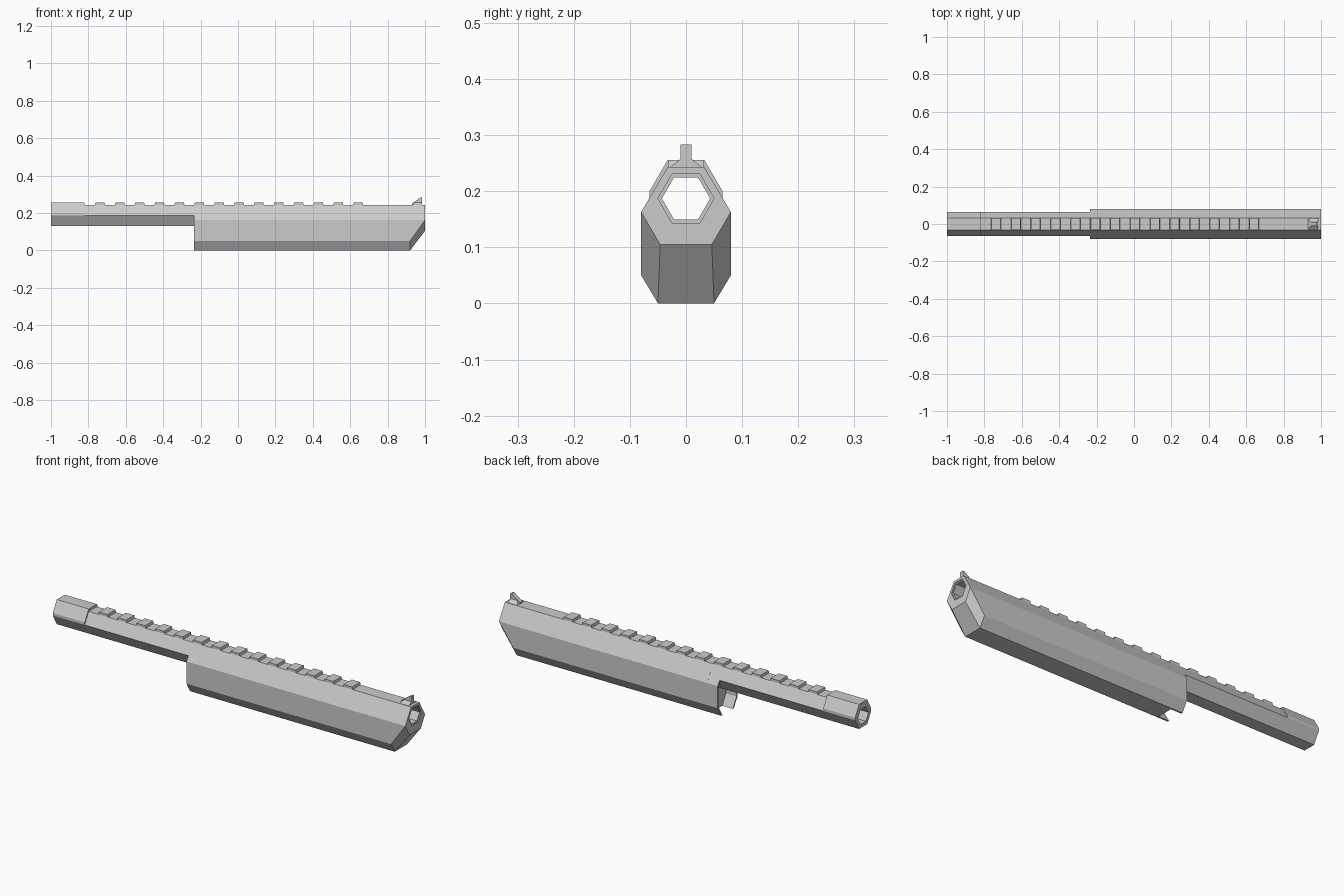
import bpy, bmesh
from math import cos, sin, pi

if "Cube" in bpy.data.objects:
    bpy.data.objects.remove(bpy.data.objects["Cube"])

AXIS_Z = 0.187          # height of the bore axis


def make(name, bm):
    bmesh.ops.recalc_face_normals(bm, faces=bm.faces)
    me = bpy.data.meshes.new(name)
    bm.to_mesh(me)
    bm.free()
    ob = bpy.data.objects.new(name, me)
    bpy.context.collection.objects.link(ob)
    return ob


def hexagon(r):
    return [(r * cos(i * pi / 3), AXIS_Z + r * sin(i * pi / 3)) for i in range(6)]


def prism(name, profile, x0, x1):
    """Extrude a (y, z) profile along x."""
    bm = bmesh.new()
    f = bm.faces.new([bm.verts.new((x0, y, z)) for y, z in profile])
    ext = bmesh.ops.extrude_face_region(bm, geom=[f], use_keep_orig=True)
    vs = [v for v in ext["geom"] if isinstance(v, bmesh.types.BMVert)]
    bmesh.ops.translate(bm, verts=vs, vec=(x1 - x0, 0, 0))
    return make(name, bm)


def hex_tube(name, r_out, r_in, x0, x1):
    bm = bmesh.new()
    rings = [[bm.verts.new((x, y, z)) for y, z in hexagon(r)]
             for x, r in ((x0, r_out), (x1, r_out), (x1, r_in), (x0, r_in))]
    for k in range(4):
        a, b = rings[k], rings[(k + 1) % 4]
        for i in range(6):
            j = (i + 1) % 6
            bm.faces.new((a[i], a[j], b[j], b[i]))
    return make(name, bm)


def hull(name, half_points):
    """Convex solid from points mirrored across y = 0."""
    bm = bmesh.new()
    for x, y, z in half_points:
        for s in (1, -1):
            bm.verts.new((x, s * y, z))
    bmesh.ops.convex_hull(bm, input=bm.verts)
    bmesh.ops.dissolve_limit(bm, angle_limit=0.02, verts=bm.verts, edges=bm.edges)
    return make(name, bm)


# Rear tube and the barrel liner seen at the muzzle
hex_tube("rear_tube", 0.065, 0.043, -1, -0.175)
hex_tube("barrel_liner", 0.0505, 0.043, -0.175, 0.995)

# Deep front housing with angled nose
side = [(0.0325, 0.243), (0.08, 0.163), (0.08, 0.05), (0.05, 0)]
housing = hull("front_housing",
               [(-0.175, y, z) for y, z in side]
               + [(1, 0.0325, 0.243), (1, 0.08, 0.163), (1, 0.046, 0.105),
                  (0.92, 0.08, 0.05), (0.92, 0.05, 0)])

# Bore through the housing
cutter = prism("bore_cutter", hexagon(0.05), -0.3, 1.1)
cutter.hide_render = True
cutter.hide_viewport = True
mod = housing.modifiers.new("bore", "BOOLEAN")
mod.operation = "DIFFERENCE"
mod.solver = "EXACT"
mod.object = cutter

# Side walls running past the recessed rear of the housing
wall = [(0.065, 0.187), (0.08, 0.163), (0.08, 0.05), (0.05, 0),
        (0.042, 0), (0.072, 0.052), (0.072, 0.161), (0.061, 0.18)]
for s, label in ((1, "left"), (-1, "right")):
    prism("rear_wall_" + label, [(s * y, z) for y, z in wall], -0.235, -0.175)

# Raised sleeve over the rear end
half = [(0.0325, 0.243), (0.065, 0.187), (0.065, 0.2), (0.0325, 0.256)]
prism("rear_sleeve", half + [(-y, z) for y, z in reversed(half)], -1, -0.82)

# Accessory rail teeth
for i in range(14):
    x = -0.765 + i * 0.1062
    hull(f"rail_tooth_{i + 1}",
         [(x, 0.0325, 0.243), (x + 0.054, 0.0325, 0.243),
          (x + 0.003, 0.0325, 0.256), (x + 0.051, 0.0325, 0.256)])

# Front sight: flared foot and ramped blade
hull("sight_foot", [(0.93, 0.03, 0.242), (0.985, 0.03, 0.242),
                    (0.945, 0.01, 0.257), (0.985, 0.01, 0.257)])
hull("sight_blade", [(0.93, 0.01, 0.242), (0.985, 0.01, 0.242),
                     (0.93, 0.01, 0.25), (0.975, 0.01, 0.283), (0.985, 0.01, 0.283)])
